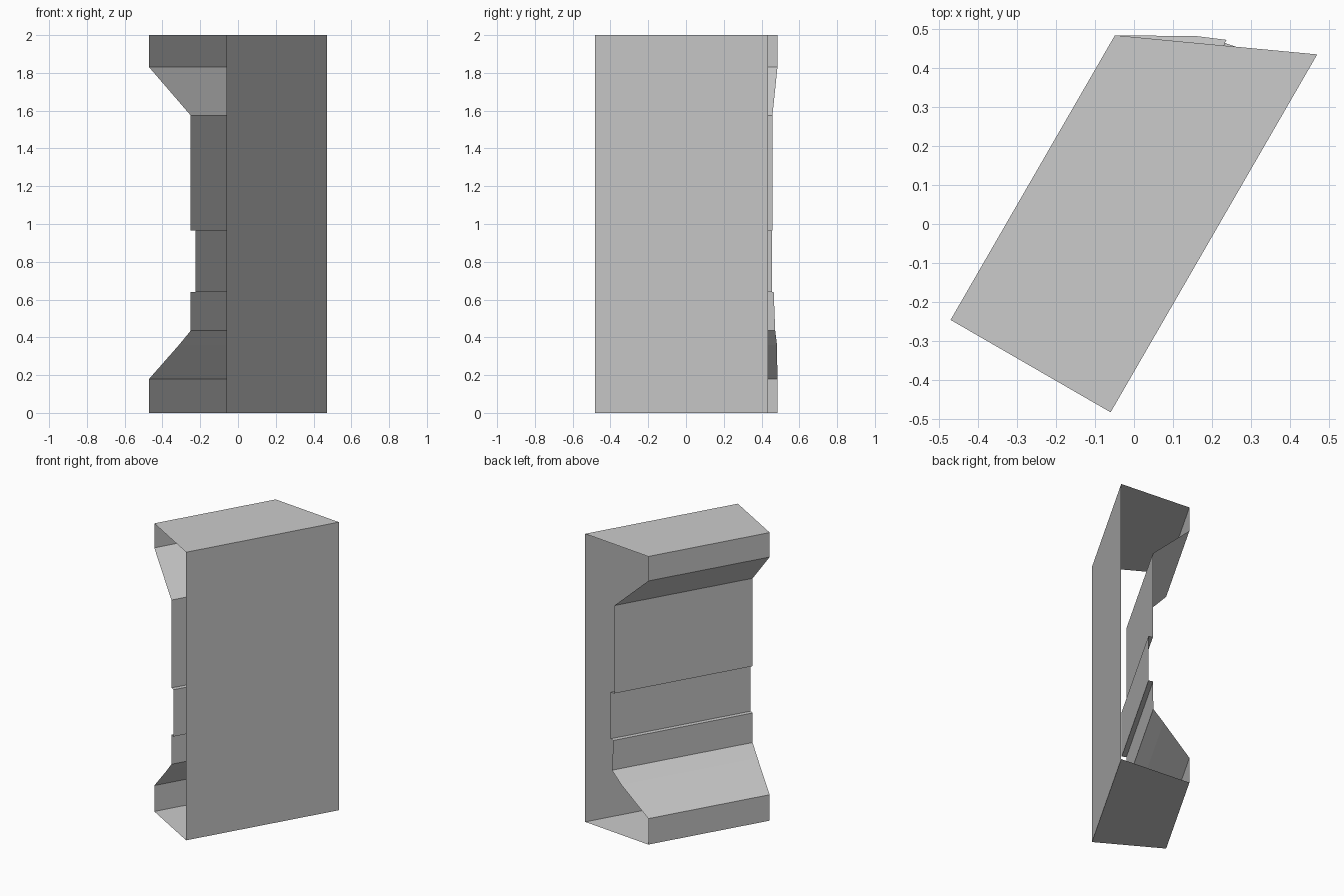
import bpy
from mathutils import Vector

cube = bpy.data.objects.get("Cube")
if cube:
    bpy.data.objects.remove(cube, do_unlink=True)

# One plain grey for the whole shell
grey = bpy.data.materials.new("plain grey")
grey.use_nodes = True
colour = (0.6, 0.6, 0.6, 1)
grey.diffuse_color = colour
grey.node_tree.nodes["Principled BSDF"].inputs["Base Color"].default_value = colour

# The sheet profile runs along a slanted axis, open at both ends
origin = Vector((-0.06, -0.483, 0))
along = Vector((0.5, 0.866, 0))
across = Vector((-0.866, 0.5, 0))
WALL, DEPTH, PANEL, RECESS = 1.06, 0.474, 0.22, 0.19
HEIGHT = 2.0


def far_end(depth):
    """Length of the sheet where the far end is cut on the skew."""
    return WALL - 0.217 * depth / DEPTH


def strip(name, *points):
    """Folded sheet through (depth, height[, length]) profile points."""
    verts = []
    for depth, height, *length in points:
        start = origin + across * depth + Vector((0, 0, height))
        reach = length[0] if length else far_end(depth)
        verts += [start, start + along * reach]
    faces = [(i, i + 2, i + 3, i + 1) for i in range(0, len(verts) - 2, 2)]
    mesh = bpy.data.meshes.new(name)
    mesh.from_pydata(verts, [], faces)
    mesh.materials.append(grey)
    obj = bpy.data.objects.new(name, mesh)
    bpy.context.collection.objects.link(obj)


# Base with its upright lip and sloping shoulder
strip("floor", (0, 0), (DEPTH, 0))
strip("lower_lip", (DEPTH, 0), (DEPTH, 0.18))
strip("lower_slope", (DEPTH, 0.18), (0.291, 0.36, 0.946), (PANEL, 0.435, 0.976))

# Stepped inner panels
strip("lower_panel", (PANEL, 0.435, 0.976), (PANEL, 0.64, 0.967))
strip("recess", (PANEL, 0.64, 0.967), (RECESS, 0.64), (RECESS, 0.965), (PANEL, 0.965))
strip("upper_panel", (PANEL, 0.965), (PANEL, 1.575))

# Overhanging head and the plain wall opposite
strip("upper_slope", (PANEL, 1.575), (DEPTH, 1.83))
strip("upper_lip", (DEPTH, 1.83), (DEPTH, HEIGHT))
strip("top", (DEPTH, HEIGHT), (0, HEIGHT))
strip("tall_wall", (0, HEIGHT), (0, 0))
